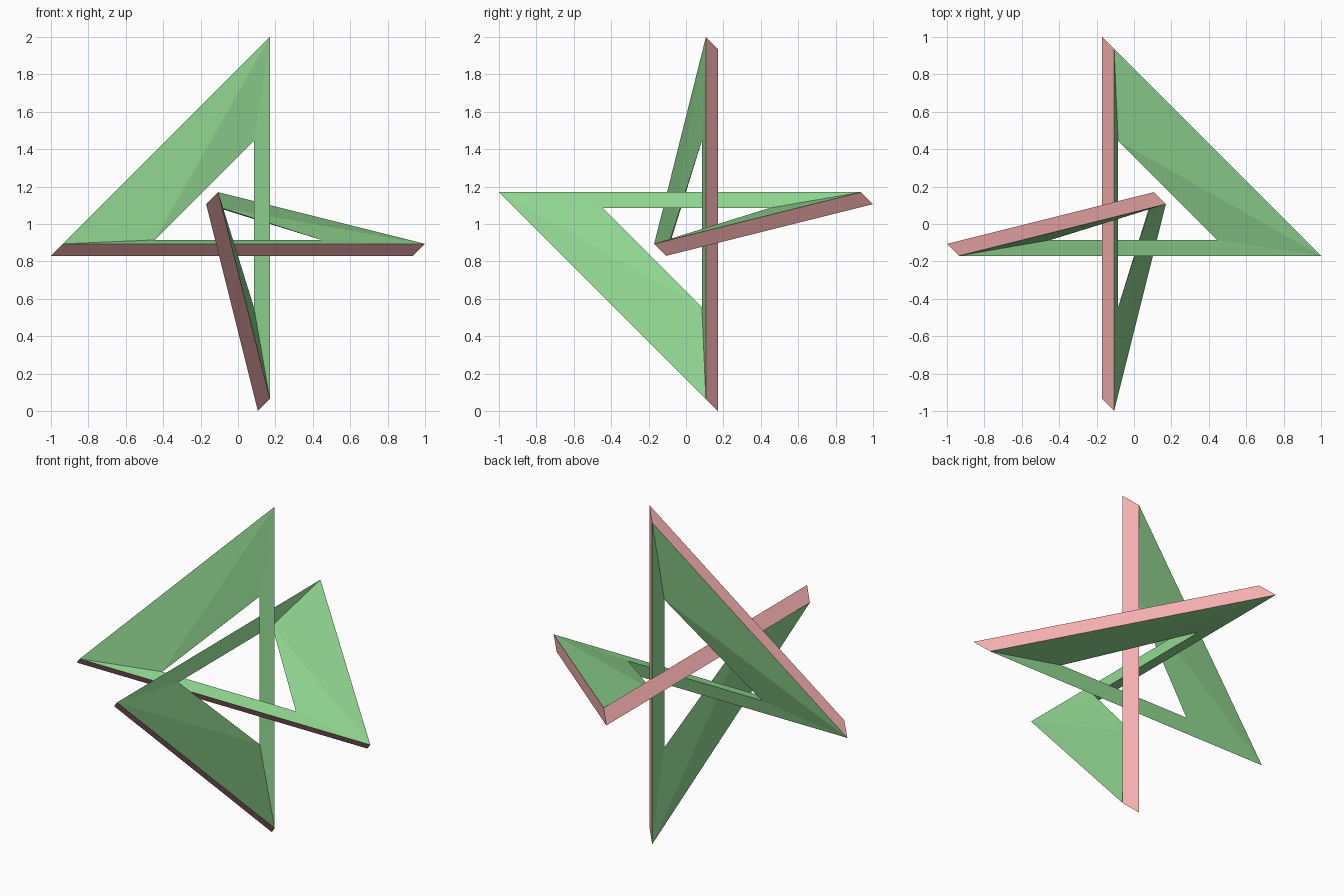
import bpy, bmesh
from mathutils import Vector

if "Cube" in bpy.data.objects:
    bpy.data.objects.remove(bpy.data.objects["Cube"])

# Dimensions: tip reach, tip bevel, and cross-section offsets of a bar
L, S, P, Q = 1.0, 0.935, 0.17, 0.106
IN, IL = 0.085, 0.445


def turn(v):
    """Threefold rotation that carries one bar onto the next."""
    return Vector((v.z, -v.x, -v.y))


def material(name, rgb):
    m = bpy.data.materials.new(name)
    m.diffuse_color = (*rgb, 1)
    m.use_nodes = True
    m.node_tree.nodes["Principled BSDF"].inputs["Base Color"].default_value = m.diffuse_color
    return m


# Triangular sections (outer rail a, outer rail b, inner rail) at both bar ends
top = [Vector((P, Q, L)), Vector((Q, P, S)), Vector((IN, IN, IL))]
bottom = [Vector((P, Q, -S)), Vector((Q, P, -L)), Vector((IN, IN, -IL))]
sections = []
for k in (0, 2, 1):
    for sec in (top, bottom):
        pts = sec
        for _ in range(k):
            pts = [turn(v) for v in pts]
        sections.append(pts)

# Closed ring of three straight bars and three broad diagonal arms
bm = bmesh.new()
rings = [[bm.verts.new(v + Vector((0, 0, 1))) for v in s] for s in sections]


def face(verts, mat):
    bm.faces.new(verts).material_index = mat


for i in range(6):
    a0, b0, c0 = rings[i]
    a1, b1, c1 = rings[(i + 1) % 6]
    face((a0, a1, b1, b0), 1)            # outer band
    if i % 2 == 0:                       # straight bar sides
        face((a0, c0, c1, a1), 0)
        face((b0, b1, c1, c0), 0)
    else:                                # folded sides of the diagonal arm
        face((a0, c0, a1), 0)
        face((c0, c1, a1), 0)
        face((b0, b1, c1), 0)
        face((b0, c1, c0), 0)
bmesh.ops.recalc_face_normals(bm, faces=bm.faces)

mesh = bpy.data.meshes.new("knotted_ring")
bm.to_mesh(mesh)
bm.free()
mesh.materials.append(material("green", (0.29, 0.69, 0.29)))
mesh.materials.append(material("pink", (0.90, 0.42, 0.42)))
ring = bpy.data.objects.new("knotted_ring", mesh)
bpy.context.collection.objects.link(ring)
